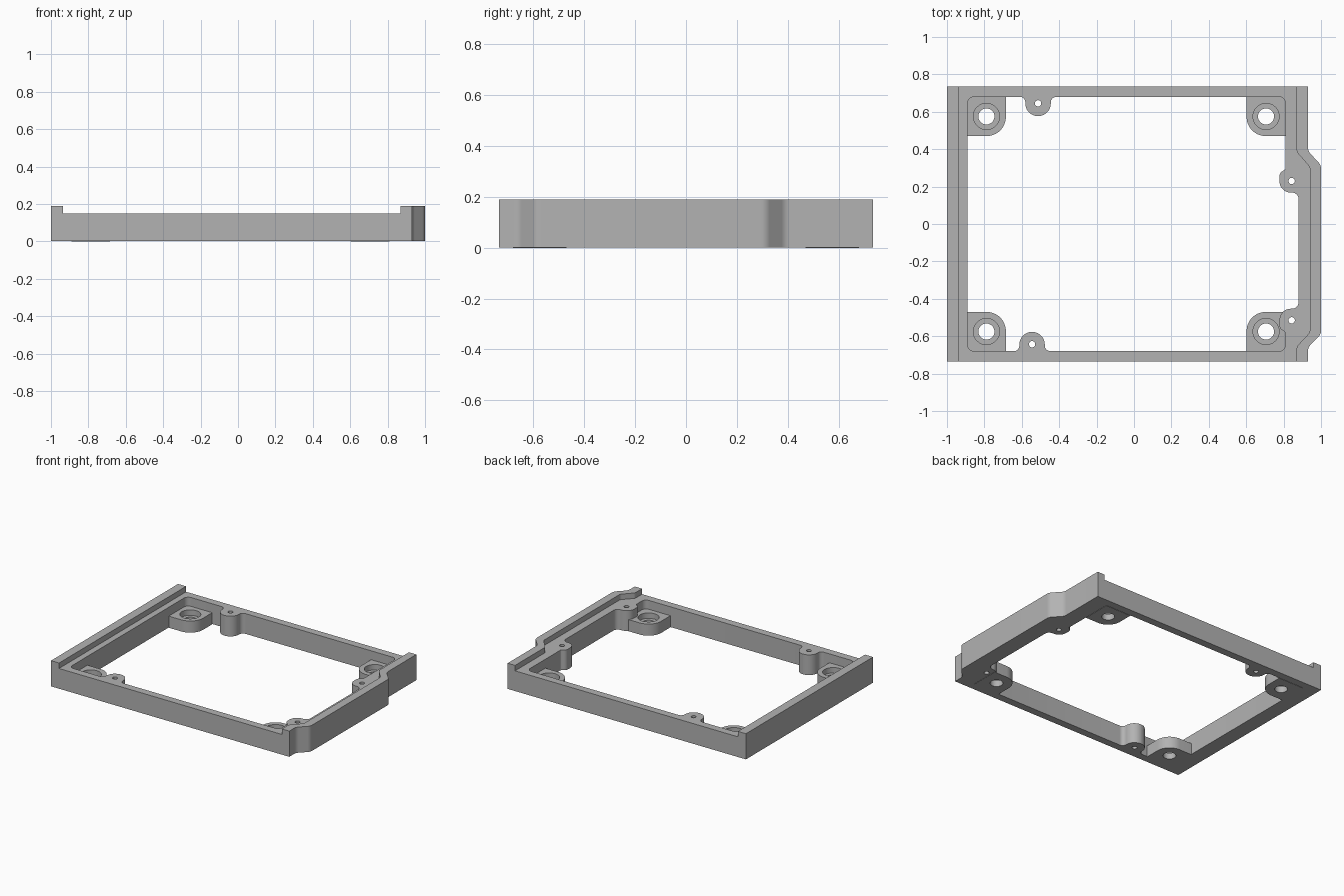
import bpy
import bmesh
from math import radians, pi, cos, sin, tan
from mathutils import Vector

cube = bpy.data.objects.get("Cube")
if cube:
    bpy.data.objects.remove(cube, do_unlink=True)

grey = bpy.data.materials.new("matte grey")
grey.use_nodes = True
GREY = (0.45, 0.45, 0.45, 1)
grey.diffuse_color = GREY
grey.node_tree.nodes["Principled BSDF"].inputs["Base Color"].default_value = GREY


def rounded(corners, steps=9):
    """Outline from (x, y, radius) corners, each filleted with an arc."""
    out = []
    for i, (x, y, r) in enumerate(corners):
        p = Vector((x, y))
        if r == 0:
            out.append(p)
            continue
        a = (Vector(corners[i - 1][:2]) - p).normalized()
        b = (Vector(corners[(i + 1) % len(corners)][:2]) - p).normalized()
        half = a.angle(b) / 2
        centre = p + (a + b).normalized() * (r / sin(half))
        start = p + a * (r / tan(half)) - centre
        end = p + b * (r / tan(half)) - centre
        sweep = pi - 2 * half
        for k in range(steps + 1):
            t = k / steps
            out.append(centre + (start * sin((1 - t) * sweep) + end * sin(t * sweep)) / sin(sweep))
    return out


def circle(x, y, r, n=36):
    return [Vector((x + r * cos(2 * pi * k / n), y + r * sin(2 * pi * k / n))) for k in range(n)]


def plate(name, loops, z0, z1):
    """Extruded plate; the first loop is the rim and the others are openings."""
    curve = bpy.data.curves.new(name, "CURVE")
    curve.dimensions = "2D"
    curve.fill_mode = "BOTH"
    curve.extrude = (z1 - z0) / 2
    for loop in loops:
        spline = curve.splines.new("POLY")
        spline.points.add(len(loop) - 1)
        for point, co in zip(spline.points, loop):
            point.co = (co.x, co.y, 0, 1)
        spline.use_cyclic_u = True
    temp = bpy.data.objects.new(name + "_outline", curve)
    bpy.context.collection.objects.link(temp)
    mesh = bpy.data.meshes.new_from_object(temp)
    bpy.data.objects.remove(temp, do_unlink=True)
    bpy.data.curves.remove(curve)

    bm = bmesh.new()
    bm.from_mesh(mesh)
    bmesh.ops.remove_doubles(bm, verts=bm.verts, dist=0.0001)
    bmesh.ops.translate(bm, verts=bm.verts, vec=(0, 0, (z0 + z1) / 2))
    bmesh.ops.recalc_face_normals(bm, faces=bm.faces)
    bm.to_mesh(mesh)
    bm.free()
    mesh.name = name
    mesh.materials.clear()
    mesh.materials.append(grey)
    mesh.shade_smooth()
    mesh.set_sharp_from_angle(angle=radians(30))
    obj = bpy.data.objects.new(name, mesh)
    bpy.context.collection.objects.link(obj)
    return obj


# Main dimensions
DEPTH, WALL_Y = 0.735, 0.68
LEFT, RIGHT, BULGE = -0.89, 0.81, 0.88
TOP, LIP_TOP, BLOCK_TOP = 0.15, 0.19, 0.085


def wall_boss(x, side):
    """Rounded screw boss jutting inward from the front or back wall."""
    r, tip = 0.068, side * 0.577
    return [(x - r, side * WALL_Y, 0.03), (x - r, tip, r - 0.001),
            (x + r, tip, r - 0.001), (x + r, side * WALL_Y, 0.03)]


# Outer right side with its sideways bulge, shared by frame and lip
bulge_side = [(0.93, -DEPTH, 0), (0.93, -0.66, 0.05), (1, -0.59, 0.05),
              (1, 0.315, 0.05), (0.93, 0.39, 0.05), (0.93, DEPTH, 0)]
outer = rounded([(-1, DEPTH, 0), (-1, -DEPTH, 0)] + bulge_side)

# Inner opening, including all four screw bosses
opening = rounded(
    [(LEFT, WALL_Y, 0.035)]
    + wall_boss(-0.513, 1)
    + [(RIGHT, WALL_Y, 0.035),
       (RIGHT, 0.293, 0.01), (0.778, 0.272, 0.03),
       (0.778, 0.168, 0.06), (BULGE, 0.168, 0.035),
       (BULGE, -0.453, 0.035), (0.778, -0.453, 0.06),
       (0.778, -0.557, 0.03), (RIGHT, -0.58, 0.01),
       (RIGHT, -WALL_Y, 0.035)]
    + wall_boss(-0.545, -1)[::-1]
    + [(LEFT, -WALL_Y, 0.035)])

screw_holes = [circle(x, y, 0.017, 20) for x, y in
               ((-0.513, 0.645), (-0.545, -0.643), (0.843, 0.23), (0.843, -0.515))]
plate("frame", [outer, opening] + screw_holes, 0.002, TOP)

# Raised lips along both sides
plate("right_lip", [rounded([(-1, DEPTH, 0), (-1, -DEPTH, 0),
                             (-0.935, -DEPTH, 0), (-0.935, DEPTH, 0)])], TOP, LIP_TOP)
plate("left_lip", [rounded(bulge_side + [
    (0.87, DEPTH, 0), (0.87, 0.385, 0.03), (0.94, 0.305, 0.03),
    (0.94, -0.58, 0.03), (0.87, -0.655, 0.03), (0.87, -DEPTH, 0)])], TOP, LIP_TOP)

# Corner mounting blocks: a drilled base and a wider counterbore ring on top
for x_name, wall_x, inner_x, hole_x in (("right", LEFT, -0.685, -0.789), ("left", RIGHT, 0.602, 0.706)):
    for y_name, side in (("front", -1), ("back", 1)):
        hole_y, inner_y = side * 0.575, side * 0.47
        rim = rounded([(wall_x, side * WALL_Y, 0), (wall_x, inner_y, 0),
                       (inner_x, inner_y, 0.103), (inner_x, side * WALL_Y, 0)], 12)
        name = f"{y_name}_{x_name}_mount"
        plate(name + "_base", [rim, circle(hole_x, hole_y, 0.043)], 0, 0.045)
        plate(name + "_counterbore", [rim, circle(hole_x, hole_y, 0.07)], 0.045, BLOCK_TOP)
